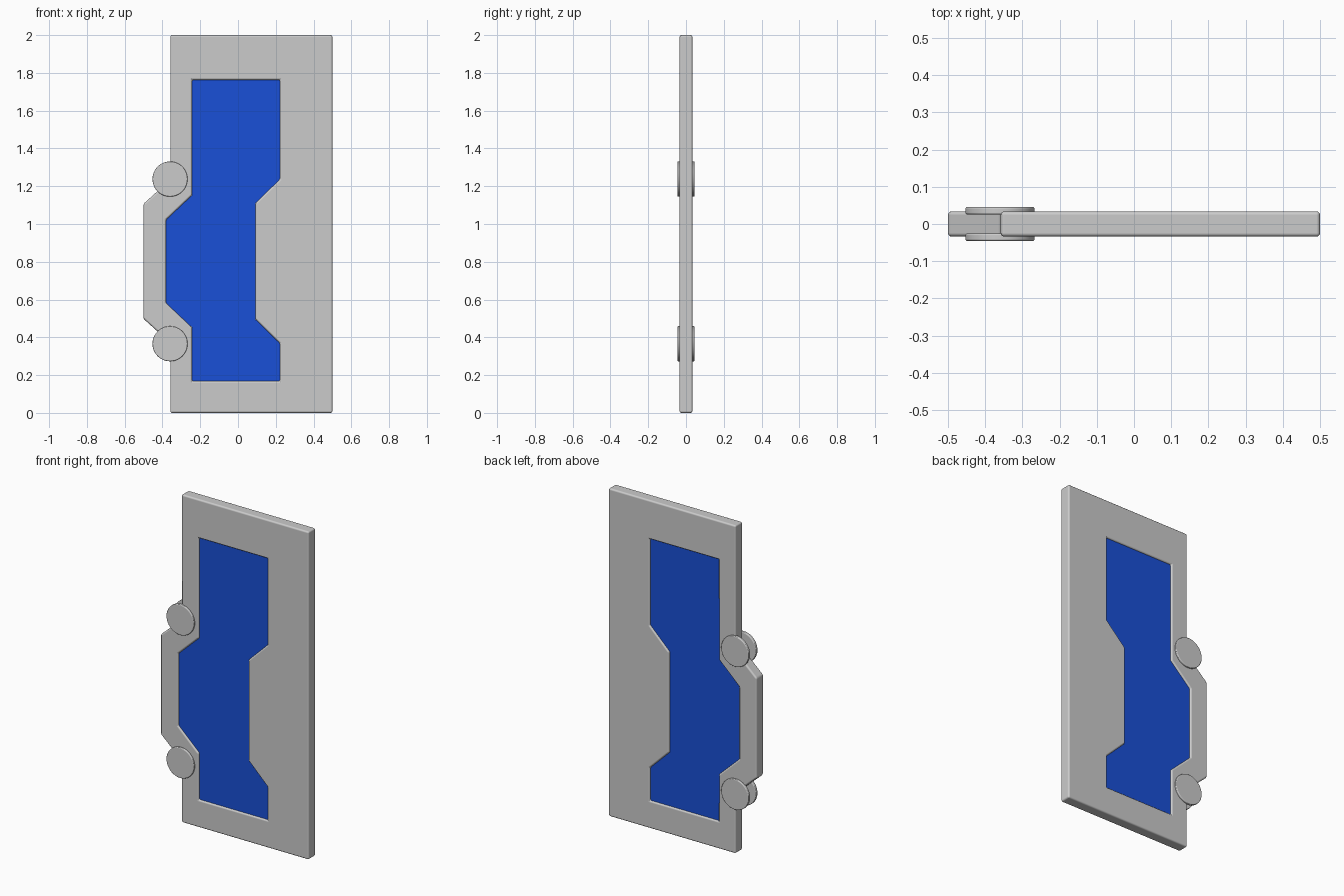
import bpy, bmesh
from mathutils import Matrix, Vector

if "Cube" in bpy.data.objects:
    bpy.data.objects.remove(bpy.data.objects["Cube"])


def finish(bm, name, bevel=0.0):
    """Turn a bmesh into an object, optionally with rounded edges."""
    bmesh.ops.recalc_face_normals(bm, faces=bm.faces)
    mesh = bpy.data.meshes.new(name)
    bm.to_mesh(mesh)
    bm.free()
    obj = bpy.data.objects.new(name, mesh)
    bpy.context.collection.objects.link(obj)
    if bevel:
        for p in mesh.polygons:
            p.use_smooth = True
        mod = obj.modifiers.new("rounded_edges", 'BEVEL')
        mod.width = bevel
        mod.segments = 3
        mod.limit_method = 'ANGLE'
        mod.loop_slide = False
        mod.harden_normals = True
    return obj


def slab(name, outlines, half, bevel=0.0):
    """Extrude x-z outlines (first outer, then holes) through y."""
    bm = bmesh.new()
    edges = []
    for pts in outlines:
        vs = [bm.verts.new((x, -half, z)) for x, z in pts]
        edges += [bm.edges.new((vs[i - 1], vs[i])) for i in range(len(vs))]
    bmesh.ops.triangle_fill(bm, use_beauty=True, use_dissolve=False,
                            edges=edges, normal=Vector((0, -1, 0)))
    ext = bmesh.ops.extrude_face_region(bm, geom=bm.faces[:])
    verts = [g for g in ext["geom"] if isinstance(g, bmesh.types.BMVert)]
    bmesh.ops.translate(bm, verts=verts, vec=(0, 2 * half, 0))
    return finish(bm, name, bevel)


def disc(name, x, y, z, radius, depth):
    bm = bmesh.new()
    mat = Matrix.Translation((x, y, z)) @ Matrix.Rotation(1.5707963, 4, 'X')
    bmesh.ops.create_cone(bm, cap_ends=True, segments=48, radius1=radius,
                          radius2=radius, depth=depth, matrix=mat)
    return finish(bm, name, 0.005)


# Outer outline with the handle bulge, and the window opening
outer = [(-0.358, 0), (0.5, 0), (0.5, 2), (-0.358, 2), (-0.358, 1.235),
         (-0.5, 1.107), (-0.5, 0.498), (-0.358, 0.37)]
window = [(-0.243, 0.168), (0.222, 0.168), (0.222, 0.368), (0.092, 0.495),
          (0.092, 1.11), (0.222, 1.237), (0.222, 1.763), (-0.243, 1.763),
          (-0.243, 1.152), (-0.381, 1.022), (-0.381, 0.582), (-0.243, 0.452)]

slab("door_frame", [outer, window], 0.034, 0.01)

# Blue panel, slightly recessed on both sides
panel = slab("window_panel", [window], 0.025)
blue = bpy.data.materials.new("panel_blue")
blue.diffuse_color = (0.01, 0.08, 0.68, 1)
blue.use_nodes = True
blue.node_tree.nodes["Principled BSDF"].inputs["Base Color"].default_value = blue.diffuse_color
panel.data.materials.append(blue)

# Hinge discs, front and back, at both ends of the handle
for level, z in (("upper", 1.238), ("lower", 0.366)):
    for side, s in (("front", -1), ("back", 1)):
        disc(f"{level}_{side}_disc", -0.36, s * 0.0355, z, 0.093, 0.02)
